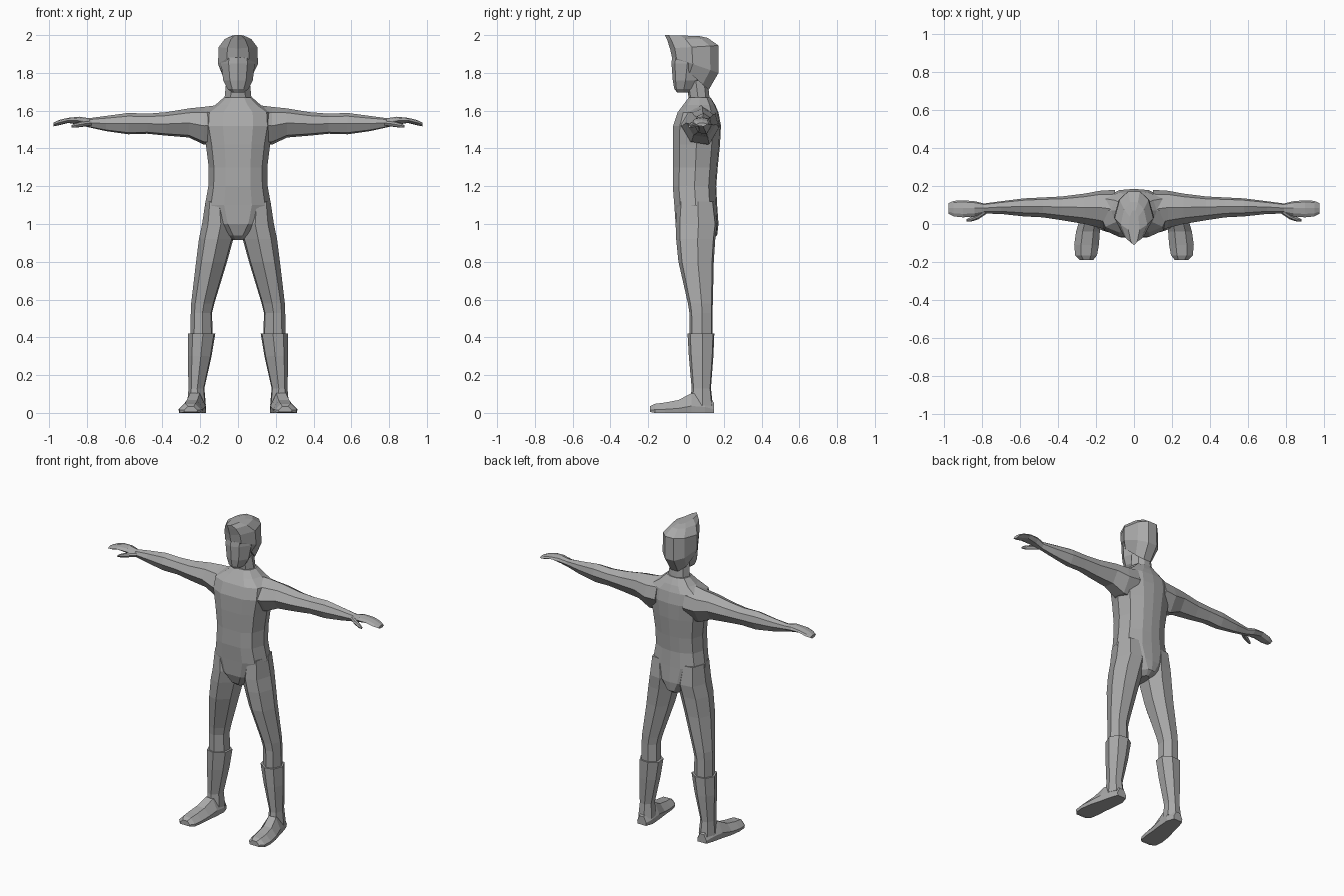
import bpy, bmesh

grey = bpy.data.materials.new("plain grey")
grey.diffuse_color = (0.4, 0.4, 0.4, 1)


def loft(name, rings, mirror=False):
    """Skin a list of equal-length point rings, cap both ends, optionally mirror in x."""
    bm = bmesh.new()
    loops = [[bm.verts.new(p) for p in ring] for ring in rings]
    n = len(loops[0])
    for a, b in zip(loops, loops[1:]):
        for i in range(n):
            j = (i + 1) % n
            bm.faces.new((a[i], a[j], b[j], b[i]))
    bm.faces.new(loops[0][::-1])
    bm.faces.new(loops[-1])
    bmesh.ops.recalc_face_normals(bm, faces=bm.faces)
    mesh = bpy.data.meshes.new(name)
    bm.to_mesh(mesh)
    bm.free()
    mesh.materials.append(grey)
    ob = bpy.data.objects.new(name, mesh)
    bpy.context.collection.objects.link(ob)
    if mirror:
        ob.modifiers.new("Mirror", 'MIRROR').use_mirror_merge = False
    return ob


def mix(a, b, t):
    return a + (b - a) * (t + 1) / 2


# Ring makers: each fits a unit profile into a rectangle across one axis
def ring_z(prof, z, x0, x1, y0, y1, z_back=None):
    zb = z if z_back is None else z_back
    return [(mix(x0, x1, u), mix(y0, y1, v), mix(z, zb, v)) for u, v in prof]


def ring_x(prof, x, y0, y1, z0, z1):
    return [(x, mix(y0, y1, u), mix(z0, z1, v)) for u, v in prof]


def ring_y(prof, y, x0, x1, z0, z1):
    return [(mix(x0, x1, u), y, mix(z0, z1, v)) for u, v in prof]


def symmetric(half):
    return half + [(-u, v) for u, v in reversed(half) if u > 0]


TORSO = symmetric([(0.42, -1), (0.82, -0.72), (1, 0), (0.85, 0.65), (0.4, 0.95), (0, 1)])
HEAD = symmetric([(0, -1), (0.55, -0.8), (1, -0.1), (0.75, 0.65), (0.3, 1)])
LIMB = [(-0.1, -1), (0.65, -0.8), (1, 0.1), (0.6, 0.9), (-0.3, 1), (-1, 0.5), (-0.9, -0.4)]
ARM = [(-1, 0), (-0.6, 0.7), (0.1, 1), (0.8, 0.6), (1, -0.1), (0.45, -1), (-0.5, -0.85)]
FOOT = [(-0.95, -1), (0.95, -1), (1, -0.3), (0.45, 1), (-0.45, 1), (-1, -0.3)]

# Torso, from crotch to base of neck: z, half width, front, back
loft("torso", [ring_z(TORSO, z, -w, w, f, b) for z, w, f, b in [
    (0.915, 0.03, 0.00, 0.13), (0.94, 0.06, -0.03, 0.165), (1.00, 0.13, -0.055, 0.172),
    (1.10, 0.175, -0.062, 0.165), (1.20, 0.157, -0.07, 0.16), (1.30, 0.155, -0.068, 0.168),
    (1.42, 0.17, -0.07, 0.18), (1.52, 0.19, -0.068, 0.185), (1.59, 0.185, -0.045, 0.172),
    (1.63, 0.12, -0.015, 0.155), (1.67, 0.075, 0.015, 0.13)]])

# Neck
loft("neck", [ring_z(HEAD, z, -w, w, f, b) for z, w, f, b in [
    (1.60, 0.085, 0.0, 0.14), (1.66, 0.072, 0.015, 0.125), (1.76, 0.062, 0.0, 0.115)]])

# Face, from chin to forehead
loft("face", [ring_z(HEAD, z, -w, w, f, b) for z, w, f, b in [
    (1.695, 0.03, -0.045, 0.02), (1.715, 0.055, -0.062, 0.05), (1.76, 0.078, -0.07, 0.08),
    (1.85, 0.09, -0.077, 0.11), (1.92, 0.085, -0.07, 0.12)]])

# Hair cap, low at the nape, ending in a pointed front tuft
loft("hair", [ring_z(HEAD, zf, -w, w, f, b, zb) for zf, zb, w, f, b in [
    (1.875, 1.71, 0.083, -0.062, 0.12), (1.885, 1.80, 0.106, -0.075, 0.172),
    (1.93, 1.945, 0.102, -0.085, 0.172), (1.975, 1.985, 0.07, -0.1, 0.115),
    (2.0, 1.995, 0.03, -0.112, 0.07)]])

# Arms and palms, running outward: x, front, back, bottom, top
loft("arms", [ring_x(ARM, *r) for r in [
    (0.10, -0.05, 0.18, 1.42, 1.63), (0.18, -0.02, 0.175, 1.42, 1.62),
    (0.26, 0.0, 0.16, 1.458, 1.612), (0.38, 0.02, 0.145, 1.468, 1.592),
    (0.48, 0.035, 0.14, 1.478, 1.584), (0.58, 0.04, 0.135, 1.475, 1.588),
    (0.70, 0.053, 0.12, 1.492, 1.572), (0.79, 0.055, 0.108, 1.512, 1.56),
    (0.84, 0.04, 0.12, 1.525, 1.568), (0.90, 0.035, 0.125, 1.535, 1.562),
    (0.95, 0.04, 0.122, 1.522, 1.55), (0.978, 0.055, 0.11, 1.517, 1.536)]], True)

# Thumbs
loft("thumbs", [ring_x(ARM, *r) for r in [
    (0.775, 0.055, 0.09, 1.52, 1.55), (0.82, 0.025, 0.06, 1.515, 1.545),
    (0.86, 0.012, 0.037, 1.51, 1.535), (0.882, 0.012, 0.025, 1.51, 1.522)]], True)

# Legs, hip to knee and into the boot: z, inner, outer, front, back
loft("legs", [ring_z(LIMB, *r) for r in [
    (1.12, 0.04, 0.172, -0.045, 0.15), (1.0, 0.01, 0.19, -0.055, 0.165),
    (0.92, 0.025, 0.207, -0.052, 0.155), (0.80, 0.058, 0.222, -0.04, 0.147),
    (0.58, 0.125, 0.248, 0.01, 0.142), (0.53, 0.137, 0.25, 0.018, 0.14),
    (0.40, 0.135, 0.253, 0.02, 0.14)]], True)

# Boot shafts
loft("boot_shafts", [ring_z(LIMB, *r) for r in [
    (0.42, 0.12, 0.265, 0.008, 0.15), (0.30, 0.14, 0.266, 0.015, 0.145),
    (0.13, 0.178, 0.262, 0.03, 0.132), (0.04, 0.17, 0.27, 0.02, 0.142)]], True)

# Boot feet, heel to toe: y, inner, outer, sole, top
loft("boot_feet", [ring_y(FOOT, *r) for r in [
    (0.147, 0.185, 0.25, 0.0, 0.055), (0.10, 0.168, 0.268, 0.0, 0.09),
    (0.03, 0.172, 0.285, 0.0, 0.105), (-0.04, 0.18, 0.305, 0.0, 0.068),
    (-0.11, 0.185, 0.315, 0.0, 0.055), (-0.165, 0.195, 0.31, 0.0, 0.048),
    (-0.19, 0.215, 0.285, 0.005, 0.035)]], True)
